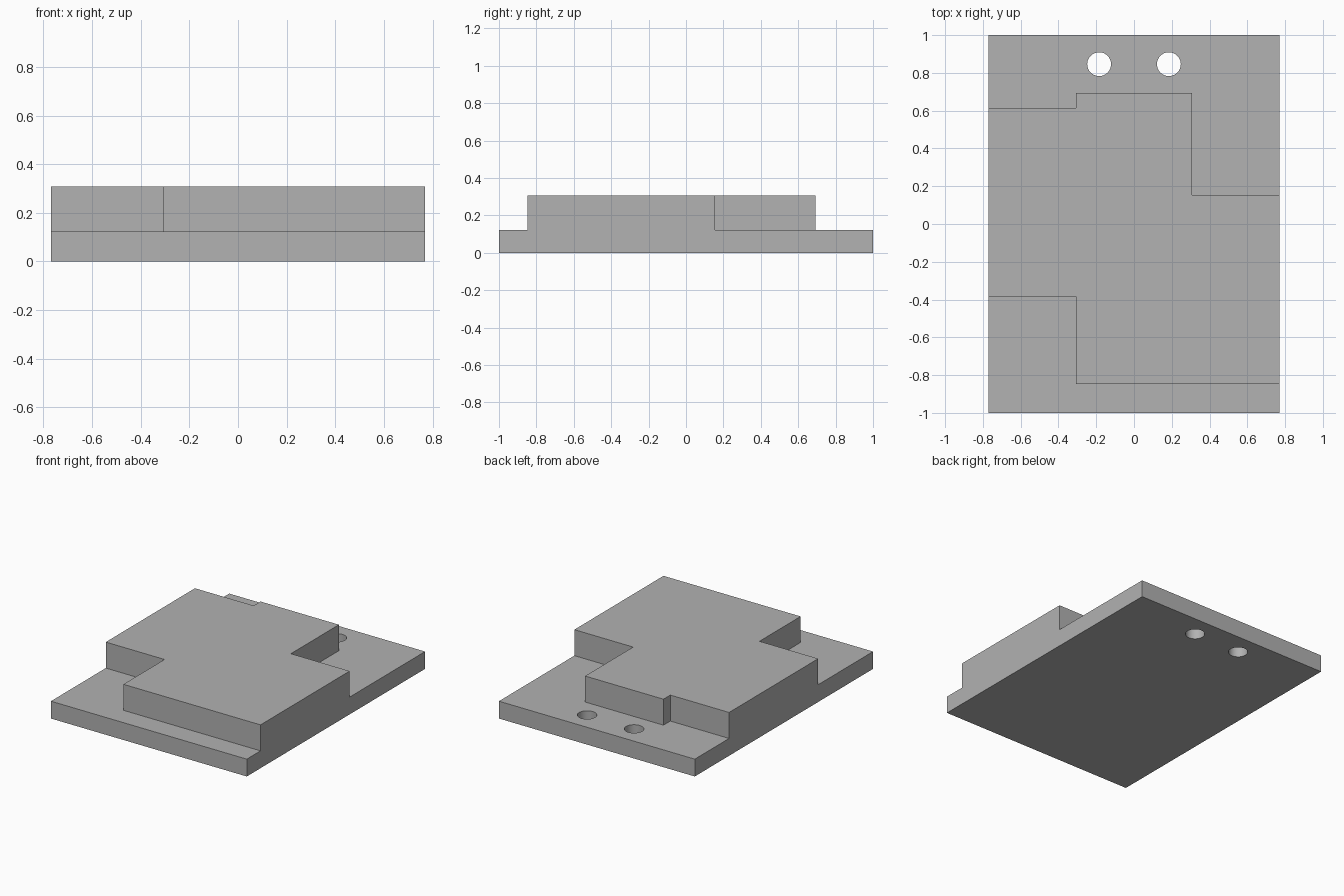
import bpy
import bmesh
import math

cube = bpy.data.objects.get("Cube")
if cube:
    bpy.data.objects.remove(cube, do_unlink=True)

U = 2 / 13  # design module: the plate is 13 modules long
HALF_W, HALF_L = 5, 6.5
BASE_H, TOTAL_H = 0.8, 2

grey = bpy.data.materials.new("plain grey")
grey.use_nodes = True
colour = (0.445, 0.445, 0.445, 1)
grey.diffuse_color = colour
grey.node_tree.nodes["Principled BSDF"].inputs["Base Color"].default_value = colour


def prism(name, outline, z0, z1):
    """Extrude a counter-clockwise outline, given in modules."""
    bm = bmesh.new()
    face = bm.faces.new([bm.verts.new((x * U, y * U, z0 * U)) for x, y in outline])
    out = bmesh.ops.extrude_face_region(bm, geom=[face])
    top = [v for v in out["geom"] if isinstance(v, bmesh.types.BMVert)]
    bmesh.ops.translate(bm, verts=top, vec=(0, 0, (z1 - z0) * U))
    bmesh.ops.recalc_face_normals(bm, faces=bm.faces)
    mesh = bpy.data.meshes.new(name)
    bm.to_mesh(mesh)
    bm.free()
    mesh.materials.append(grey)
    obj = bpy.data.objects.new(name, mesh)
    bpy.context.collection.objects.link(obj)
    return obj


def combine(target, tool, operation):
    """Apply a boolean and remove the tool object."""
    tool.hide_render = True
    mod = target.modifiers.new(operation, "BOOLEAN")
    mod.operation, mod.solver, mod.object = operation, "EXACT", tool
    bpy.context.view_layer.objects.active = target
    bpy.ops.object.modifier_apply(modifier=mod.name)
    bpy.data.objects.remove(tool, do_unlink=True)


# Base plate
plate = prism("stepped_plate", [(-HALF_W, -HALF_L), (HALF_W, -HALF_L),
                                (HALF_W, HALF_L), (-HALF_W, HALF_L)], 0, BASE_H)

# Raised block with notched corners, fused to the plate
block = prism("raised_block", [
    (-HALF_W, -2.5), (-2, -2.5), (-2, -5.5), (HALF_W, -5.5),
    (HALF_W, 1), (2, 1), (2, 4.5), (-2, 4.5), (-2, 4), (-HALF_W, 4),
], BASE_H / 2, TOTAL_H)
combine(plate, block, "UNION")

# Merge the flush side faces
bm = bmesh.new()
bm.from_mesh(plate.data)
bmesh.ops.dissolve_limit(bm, angle_limit=math.radians(1), verts=bm.verts, edges=bm.edges)
bm.to_mesh(plate.data)
bm.free()

# Two mounting holes through the rear ledge
for side in (-1, 1):
    circle = [(side * 1.2 + 0.41 * math.cos(math.tau * i / 48),
               5.5 + 0.41 * math.sin(math.tau * i / 48)) for i in range(48)]
    combine(plate, prism("hole_cutter", circle, -1, TOTAL_H), "DIFFERENCE")

bpy.ops.object.select_all(action="DESELECT")
plate.select_set(True)
bpy.context.view_layer.objects.active = plate
bpy.ops.object.shade_smooth_by_angle(angle=math.radians(30))
